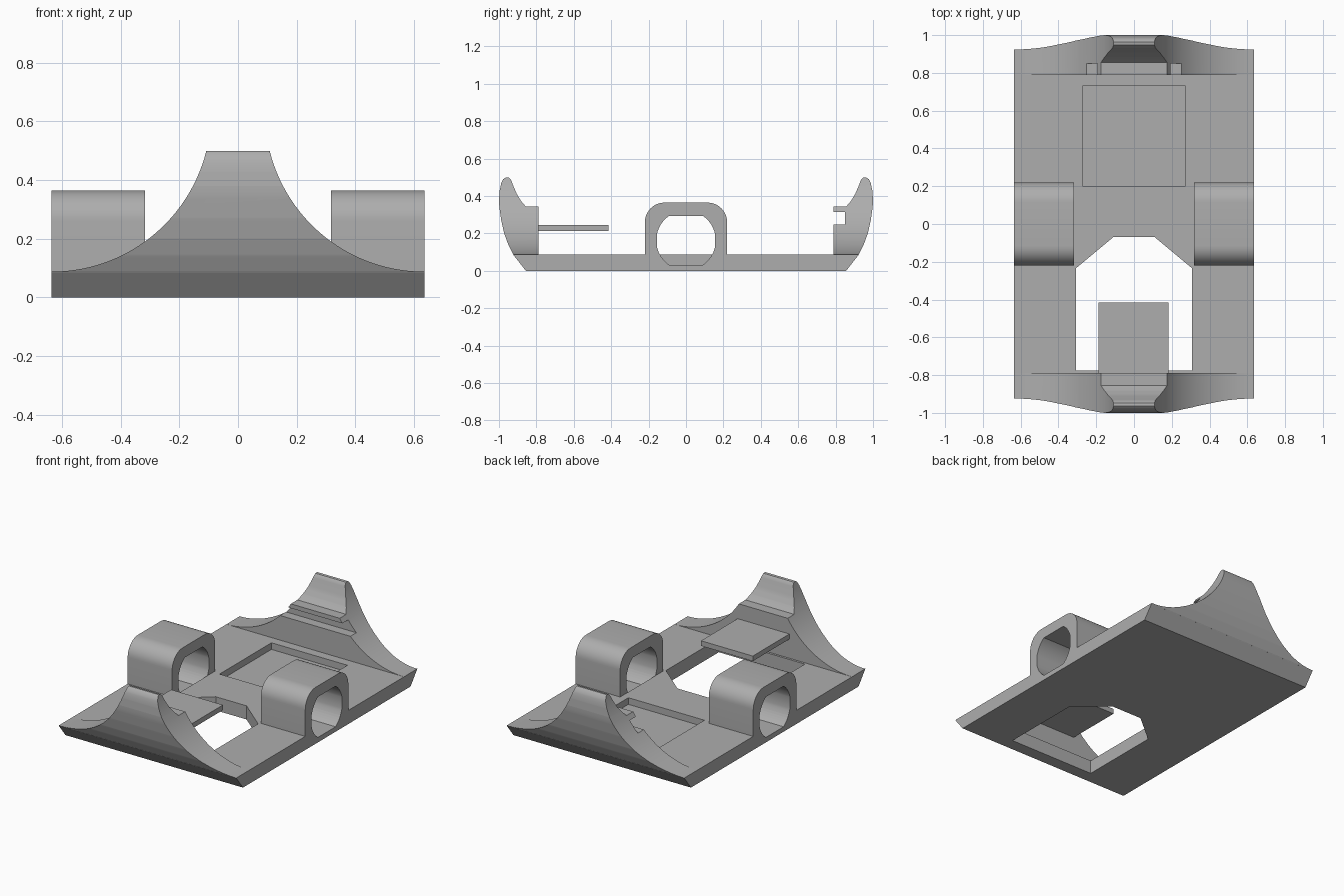
import bpy, bmesh, math
from mathutils import Vector

cube = bpy.data.objects.get("Cube")
if cube:
    bpy.data.objects.remove(cube, do_unlink=True)

grey = bpy.data.materials.new("plain_grey")
grey.use_nodes = True
grey.diffuse_color = (0.42, 0.42, 0.42, 1)
grey.node_tree.nodes["Principled BSDF"].inputs["Base Color"].default_value = (0.42, 0.42, 0.42, 1)

HALF_W = 0.635   # half width of the deck
FLOOR = 0.088    # deck thickness


def prism(name, outline, axis, lo, hi):
    """Extrude a closed 2D outline along x, y or z from lo to hi."""
    place = {"x": lambda a, b: (lo, a, b),
             "y": lambda a, b: (a, lo, b),
             "z": lambda a, b: (a, b, lo)}[axis]
    step = Vector([(hi - lo) * (axis == k) for k in "xyz"])
    bm = bmesh.new()
    face = bm.faces.new([bm.verts.new(place(a, b)) for a, b in outline])
    side = bmesh.ops.extrude_face_region(bm, geom=[face])
    bmesh.ops.translate(bm, vec=step,
                        verts=[g for g in side["geom"] if isinstance(g, bmesh.types.BMVert)])
    bmesh.ops.recalc_face_normals(bm, faces=bm.faces)
    mesh = bpy.data.meshes.new(name)
    bm.to_mesh(mesh)
    bm.free()
    mesh.materials.append(grey)
    ob = bpy.data.objects.new(name, mesh)
    bpy.context.collection.objects.link(ob)
    return ob


def select(ob):
    bpy.ops.object.select_all(action="DESELECT")
    ob.select_set(True)
    bpy.context.view_layer.objects.active = ob


def boolean(ob, tool, operation="DIFFERENCE"):
    """Apply a boolean and throw the tool away."""
    select(ob)
    mod = ob.modifiers.new("cut", "BOOLEAN")
    mod.operation, mod.solver, mod.object = operation, "EXACT", tool
    bpy.ops.object.modifier_apply(modifier=mod.name)
    bpy.data.objects.remove(tool, do_unlink=True)


def smooth(ob):
    select(ob)
    bpy.ops.object.shade_smooth_by_angle(angle=math.radians(30))


def rect(a0, a1, b0, b1):
    return [(a0, b0), (a1, b0), (a1, b1), (a0, b1)]


def mirrored(half):
    """Complete a half outline (first coordinate positive) by mirroring it."""
    return half + [(-a, b) for a, b in reversed(half)]


def arc(cx, cy, r, start, end, steps):
    angles = [math.radians(start + (end - start) * i / steps) for i in range(steps + 1)]
    return [(cx + r * math.cos(t), cy + r * math.sin(t)) for t in angles]


# Deck with bevelled ends, a through opening and a shallow square pocket
deck = prism("deck", mirrored([(0.856, 0), (0.925, FLOOR)]), "x", -HALF_W, HALF_W)
opening = mirrored([(0.308, -0.775), (0.308, -0.235), (0.11, -0.07)])
boolean(deck, prism("opening", opening, "z", -0.1, 0.2))
boolean(deck, prism("pocket", rect(-0.272, 0.272, 0.2, 0.73), "z", 0.045, 0.2))

# Strap loops: rounded arches with a flattened round tunnel reaching into the deck
arch = mirrored([(0.22, FLOOR)] + arc(0.115, 0.26, 0.105, 0, 90, 10))
flat = math.degrees(math.asin(0.131 / 0.159))
side = math.degrees(math.acos(0.155 / 0.159))
tunnel = mirrored(arc(0, 0.163, 0.159, -flat, -side, 8) + arc(0, 0.163, 0.159, side, flat, 8))
for name, lo, hi in (("left_loop", 0.317, HALF_W), ("right_loop", -HALF_W, -0.317)):
    loop = prism(name, arch, "x", lo, hi)
    cut_lo, cut_hi = (lo, hi + 0.1) if lo > 0 else (lo - 0.1, hi)
    boolean(deck, prism("deck_tunnel", tunnel, "x", cut_lo, cut_hi))
    boolean(loop, prism("loop_tunnel", tunnel, "x", lo - 0.1, hi + 0.1))
    smooth(loop)

# End walls: a hooked side section trimmed to a flared front silhouette
section = [(0.789, FLOOR - 0.004), (0.922, FLOOR - 0.004), (0.95, 0.14), (0.972, 0.2),
           (0.988, 0.27), (0.998, 0.34), (1.0, 0.38), (0.996, 0.43), (0.988, 0.468),
           (0.977, 0.49), (0.963, 0.5), (0.947, 0.498), (0.935, 0.485), (0.922, 0.452),
           (0.904, 0.41), (0.882, 0.374), (0.856, 0.343), (0.789, 0.343)]
radius = 0.543
lean = math.degrees(math.acos((HALF_W - 0.108) / radius))
flare = arc(HALF_W, FLOOR + radius, radius, 270, 180 + lean, 28)
silhouette = mirrored([(HALF_W, FLOOR - 0.01)] + flare + [(0.108, 0.6)])
for name, s in (("front_wall", -1), ("back_wall", 1)):
    wall = prism(name, [(s * y, z) for y, z in section], "x", -0.7, 0.7)
    boolean(wall, prism("silhouette", silhouette, "y", s * 0.6, s * 1.2), "INTERSECT")
    if s > 0:  # catch slot across the back wall
        boolean(wall, prism("slot", rect(0.7, 0.85, 0.247, 0.315), "x", -0.8, 0.8))
    smooth(wall)

# Tongue plate reaching inward from the front wall
prism("tongue", rect(-0.187, 0.183, -0.8, -0.415), "z", 0.212, 0.245)
